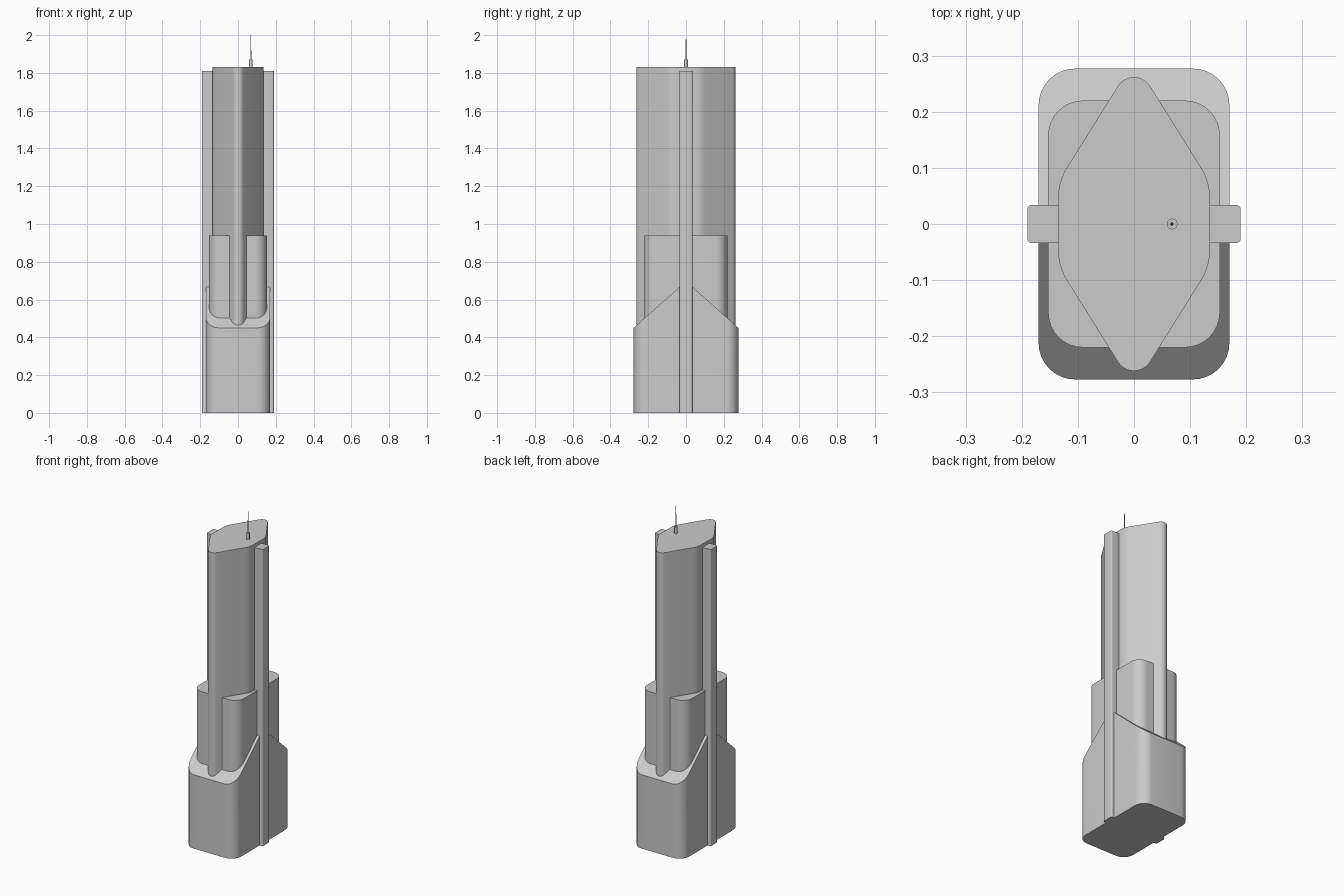
import bpy, bmesh, math
from mathutils import Vector

if "Cube" in bpy.data.objects:
    bpy.data.objects.remove(bpy.data.objects["Cube"])


def fillet(corners, steps=8):
    """Round each (x, y, radius) corner of a convex counter-clockwise outline."""
    out = []
    n = len(corners)
    for i, (x, y, r) in enumerate(corners):
        p = Vector((x, y))
        a = (Vector(corners[i - 1][:2]) - p).normalized()
        b = (Vector(corners[(i + 1) % n][:2]) - p).normalized()
        half = a.angle(b) / 2
        centre = p + (a + b).normalized() * (r / math.sin(half))
        start = p + a * (r / math.tan(half)) - centre
        sweep = math.pi - 2 * half
        for k in range(steps + 1):
            t = sweep * k / steps
            c, s = math.cos(t), math.sin(t)
            out.append((centre.x + start.x * c - start.y * s,
                        centre.y + start.x * s + start.y * c))
    return out


def rounded_rect(x0, x1, y0, y1, r, steps=8):
    return fillet([(x1, y0, r), (x1, y1, r), (x0, y1, r), (x0, y0, r)], steps)


def prism(name, outline, z0, z1, cuts=()):
    """Extrude an outline; each cut is (point, normal) removing the normal side."""
    bm = bmesh.new()
    face = bm.faces.new([bm.verts.new((x, y, z0)) for x, y in outline])
    ext = bmesh.ops.extrude_face_region(bm, geom=[face], use_keep_orig=True)
    top = [v for v in ext["geom"] if isinstance(v, bmesh.types.BMVert)]
    bmesh.ops.translate(bm, verts=top, vec=(0, 0, z1 - z0))
    for co, no in cuts:
        geom = bm.verts[:] + bm.edges[:] + bm.faces[:]
        bmesh.ops.bisect_plane(bm, geom=geom, plane_co=co, plane_no=no, clear_outer=True)
        bmesh.ops.holes_fill(bm, edges=[e for e in bm.edges if e.is_boundary])
    bmesh.ops.recalc_face_normals(bm, faces=bm.faces)
    mesh = bpy.data.meshes.new(name)
    bm.to_mesh(mesh)
    bm.free()
    obj = bpy.data.objects.new(name, mesh)
    bpy.context.collection.objects.link(obj)
    finish(obj)
    return obj


def finish(obj):
    bpy.ops.object.select_all(action='DESELECT')
    obj.select_set(True)
    bpy.context.view_layer.objects.active = obj
    bpy.ops.object.shade_smooth_by_angle(angle=math.radians(25))


def rod(name, r1, r2, x, z0, z1):
    bpy.ops.mesh.primitive_cone_add(vertices=24, radius1=r1, radius2=r2, depth=z1 - z0,
                                    location=(x, 0, (z0 + z1) / 2))
    bpy.context.object.name = name
    finish(bpy.context.object)


# Base block with a gabled top sloping to front and back
slope = 0.89
prism("base_block", rounded_rect(-0.17, 0.17, -0.277, 0.277, 0.065), 0, 0.9,
      [((0, 0, 0.697), (0, s * slope, 1)) for s in (-1, 1)])

# Middle tier
prism("middle_tier", rounded_rect(-0.153, 0.153, -0.22, 0.22, 0.062), 0.3, 0.94)

# Main shaft: a rounded, side-clipped diamond
w, shoulder, tip = 0.135, 0.076, 0.292
prism("tower_shaft", fillet([(w, -shoulder, 0.098), (w, shoulder, 0.098), (0, tip, 0.034),
                             (-w, shoulder, 0.098), (-w, -shoulder, 0.098), (0, -tip, 0.034)]),
      0.3, 1.83)

# Vertical side fins
for label, x0, x1 in (("left", -0.19, -0.12), ("right", 0.12, 0.19)):
    prism(label + "_fin", rounded_rect(x0, x1, -0.034, 0.034, 0.008, 4), 0, 1.81)

# Roof mast
rod("mast_base", 0.0095, 0.0095, 0.068, 1.82, 1.87)
rod("mast_needle", 0.003, 0.001, 0.068, 1.86, 2.0)
